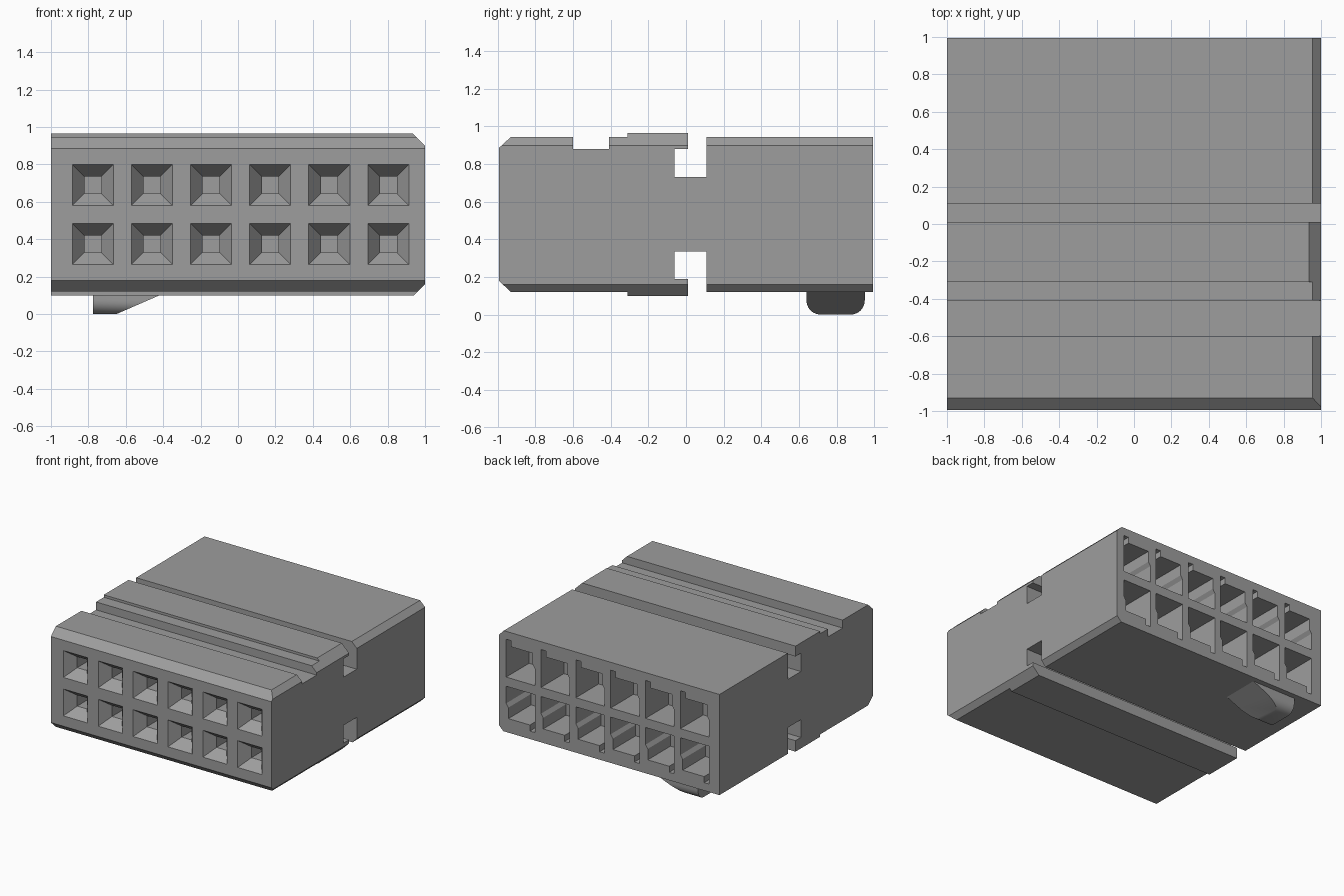
import bpy, bmesh

if "Cube" in bpy.data.objects:
    bpy.data.objects.remove(bpy.data.objects["Cube"])


def loft(bm, ring_a, ring_b):
    """Closed solid between two matching rings of points."""
    a = [bm.verts.new(p) for p in ring_a]
    b = [bm.verts.new(p) for p in ring_b]
    n = len(a)
    bm.faces.new(a)
    bm.faces.new(b[::-1])
    for i in range(n):
        bm.faces.new((a[i], b[i], b[(i + 1) % n], a[(i + 1) % n]))


grey = bpy.data.materials.new("dark_grey_plastic")
grey.diffuse_color = (.34, .34, .34, 1)
grey.use_nodes = True
grey.node_tree.nodes["Principled BSDF"].inputs["Base Color"].default_value = grey.diffuse_color


def make(name, bm):
    bmesh.ops.recalc_face_normals(bm, faces=bm.faces)
    me = bpy.data.meshes.new(name)
    bm.to_mesh(me)
    bm.free()
    me.materials.append(grey)
    ob = bpy.data.objects.new(name, me)
    bpy.context.collection.objects.link(ob)
    return ob


def prism_x(name, pts, a, b):
    bm = bmesh.new()
    loft(bm, [(a, y, z) for y, z in pts], [(b, y, z) for y, z in pts])
    return make(name, bm)


def prism_y(name, pts, a, b):
    bm = bmesh.new()
    loft(bm, [(x, a, z) for x, z in pts], [(x, b, z) for x, z in pts])
    return make(name, bm)


def boolean(ob, cutter, op):
    m = ob.modifiers.new(op, 'BOOLEAN')
    m.operation, m.solver, m.object = op, 'EXACT', cutter
    bpy.context.view_layer.objects.active = ob
    bpy.ops.object.modifier_apply(modifier=m.name)
    bpy.data.objects.remove(cutter)


# Housing side profile: front chamfers, top notch, raised bands, hooked slots
profile = [
    (-.995, .18), (-.93, .12), (-.31, .12), (-.31, .10), (.01, .10), (.01, .19),
    (-.06, .19), (-.06, .335), (.11, .335), (.11, .12), (.995, .12),
    (.995, .945), (.11, .945), (.11, .73), (-.06, .73), (-.06, .88), (.01, .88),
    (.01, .965), (-.31, .965), (-.31, .945), (-.41, .945), (-.41, .88),
    (-.60, .88), (-.60, .945), (-.93, .945), (-.995, .885)]
housing = prism_x("connector_housing", profile, -1, 1.05)

# Right-hand edge chamfers
envelope = [(-1.1, 0), (.84, 0), (1, .16), (1, .90), (.80, 1.10), (-1.1, 1.10)]
boolean(housing, prism_y("edge_envelope", envelope, -1.2, 1.2), 'INTERSECT')

columns = [-.776 + .316 * i for i in range(6)]


def square(cx, cz, h, y):
    return [(cx + sx * h, y, cz + sz * h)
            for sx, sz in ((-1, -1), (1, -1), (1, 1), (-1, 1))]


# Front funnels with a small blind pin hole
funnels, pins = bmesh.new(), bmesh.new()
for cx in columns:
    for cz in (.69, .375):
        slope = (.11 - .045) / .085
        loft(funnels, square(cx, cz, .11 + .025 * slope, -1.02),
             square(cx, cz, .045, -.91))
        loft(pins, square(cx, cz, .045, -.93), square(cx, cz, .045, -.72))
boolean(housing, make("funnel_cutter", funnels), 'DIFFERENCE')
boolean(housing, make("pin_cutter", pins), 'DIFFERENCE')

# Rear keyed cavities; the lower row is turned by half a revolution
key = [(-.13, -.13), (.13, -.13), (.13, .18), (.085, .18), (.085, .13),
       (-.11, .13), (-.11, .04), (-.13, .01)]
cavities = bmesh.new()
for cx in columns:
    for cz, s in ((.70, 1), (.365, -1)):
        pts = [(cx + s * x, cz + s * z) for x, z in key]
        loft(cavities, [(x, 1.05, z) for x, z in pts],
             [(x, .7, z) for x, z in pts])
boolean(housing, make("cavity_cutter", cavities), 'DIFFERENCE')

# Locking ramp under the housing, with rounded lower corners
section = ((.64, 0), (.95, 0), (.95, .13), (.64, .13))
bm = bmesh.new()
loft(bm, [(-.775, y, z) for y, z in section], [(-.34, y, z) for y, z in section])
edges = [e for e in bm.edges
         if all(abs(v.co.z) < 1e-4 for v in e.verts)
         and abs(e.verts[0].co.y - e.verts[1].co.y) < 1e-4]
bmesh.ops.bevel(bm, geom=edges, offset=.075, segments=6, profile=.5,
                affect='EDGES')
ramp = make("locking_ramp", bm)
wedge = [(-.9, -.1), (-.88, -.1), (-.65, 0), (-.351, .13), (-.351, .2), (-.9, .2)]
boolean(ramp, prism_y("ramp_wedge", wedge, .5, 1.1), 'INTERSECT')
bpy.ops.object.select_all(action='DESELECT')
ramp.select_set(True)
bpy.context.view_layer.objects.active = ramp
bpy.ops.object.shade_smooth_by_angle()
